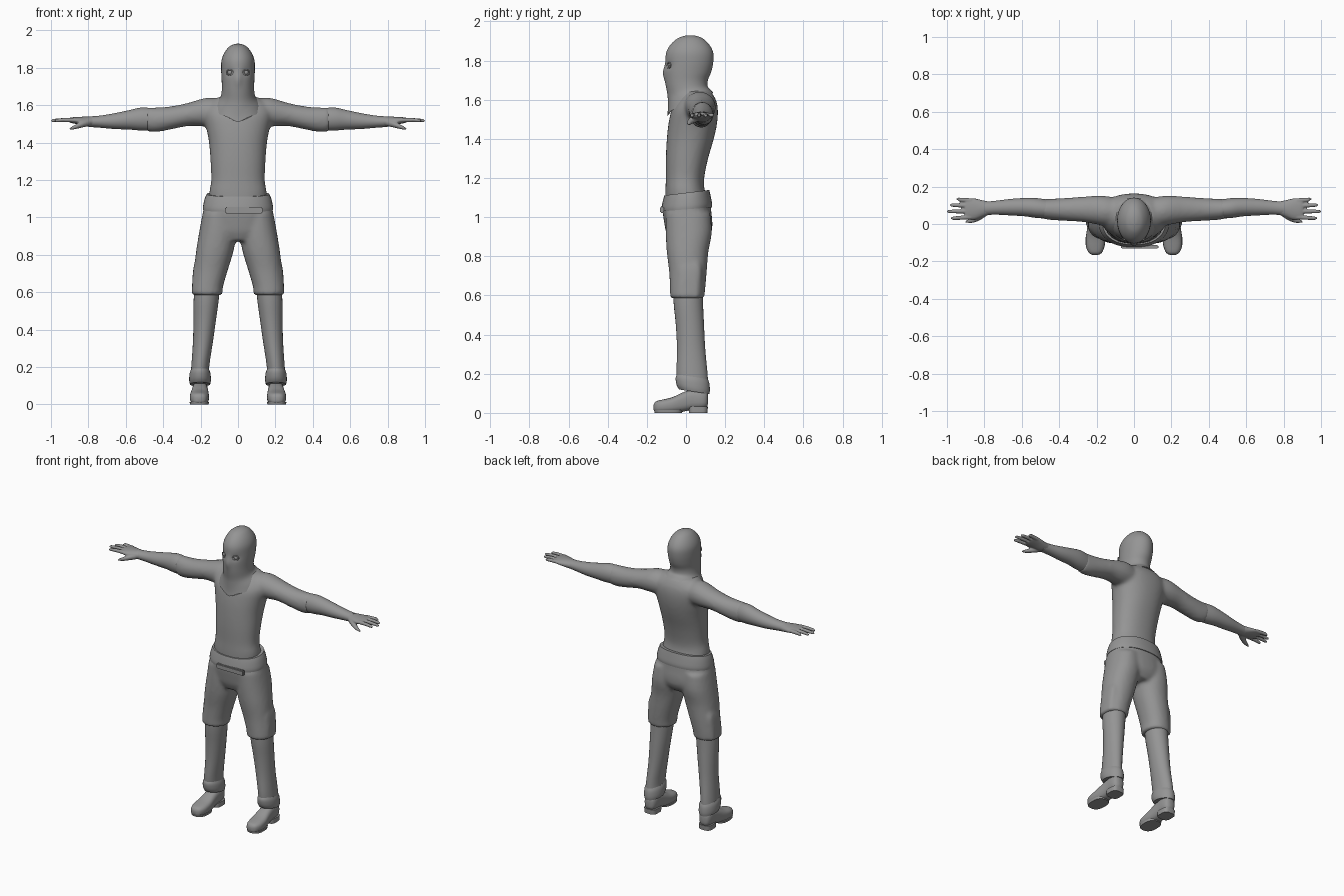
import bpy, bmesh, math
from mathutils import Vector

grey = bpy.data.materials.new("plain grey")
grey.diffuse_color = (0.3, 0.3, 0.3, 1)


def finish(name, bm, angle=50):
    bmesh.ops.recalc_face_normals(bm, faces=bm.faces)
    me = bpy.data.meshes.new(name)
    bm.to_mesh(me)
    bm.free()
    me.materials.append(grey)
    ob = bpy.data.objects.new(name, me)
    bpy.context.collection.objects.link(ob)
    bpy.ops.object.select_all(action='DESELECT')
    ob.select_set(True)
    bpy.context.view_layer.objects.active = ob
    bpy.ops.object.shade_smooth_by_angle(angle=math.radians(angle))
    return ob


def spline(rows, sub):
    """Smoothly add rows between the given cross-sections."""
    out = []
    for i in range(len(rows) - 1):
        p0, p1, p2, p3 = (rows[max(0, min(len(rows) - 1, i + k))] for k in (-1, 0, 1, 2))
        for j in range(sub):
            t = j / sub
            out.append([0.5 * (2 * b + (c - a) * t + (2 * a - 5 * b + 4 * c - d) * t * t
                               + (3 * b - a - 3 * c + d) * t ** 3)
                        for a, b, c, d in zip(p0, p1, p2, p3)])
    return out + [list(rows[-1])]


def loft(bm, axis, rows, side=1, n=28, sub=3, power=1.0, floor=None):
    """Rows: position along axis, two centre coordinates, two radii, optional tilt."""
    rows = spline([tuple(r) + (0,) * (6 - len(r)) for r in rows], sub)
    rings = []
    for t, a, b, ra, rb, tilt in rows:
        ring = []
        for i in range(n):
            q = 2 * math.pi * i / n
            c, s = math.cos(q), math.sin(q)
            u = a + ra * math.copysign(abs(c) ** power, c)
            v = b + rb * math.copysign(abs(s) ** power, s)
            w = t + tilt * (v - b)
            x, y, z = {'z': (u, v, w), 'x': (w, u, v), 'y': (u, w, v)}[axis]
            ring.append(bm.verts.new((side * x, y, z if floor is None else max(floor, z))))
        rings.append(ring)
    for r0, r1 in zip(rings, rings[1:]):
        for i in range(n):
            bm.faces.new((r0[i], r0[(i + 1) % n], r1[(i + 1) % n], r1[i]))
    bm.faces.new(rings[0])
    bm.faces.new(rings[-1])


def fuse(ob, voxel, repeat):
    """Blend overlapping shapes into one soft skin."""
    m = ob.modifiers.new("fuse", 'REMESH')
    m.mode, m.voxel_size, m.use_smooth_shade = 'VOXEL', voxel, True
    m = ob.modifiers.new("soften", 'SMOOTH')
    m.factor, m.iterations = 0.5, repeat


# Shirt: torso, shoulders and sleeves
bm = bmesh.new()
loft(bm, 'z', [(1.08, 0, .005, .155, .11), (1.14, 0, -.005, .153, .1), (1.2, 0, -.005, .143, .098),
               (1.3, 0, .005, .147, .108), (1.4, 0, .022, .155, .12), (1.48, 0, .035, .17, .124),
               (1.55, 0, .045, .185, .118), (1.6, 0, .055, .17, .098), (1.645, 0, .055, .1, .07)],
     n=40, power=.9)
for s in (1, -1):
    loft(bm, 'x', [(.06, .065, 1.555, .07, .075), (.15, .07, 1.563, .08, .078), (.2, .075, 1.56, .077, .073),
                   (.27, .078, 1.55, .068, .062), (.36, .078, 1.532, .062, .062),
                   (.44, .078, 1.522, .057, .066), (.49, .08, 1.525, .053, .064)], s)
fuse(finish("shirt", bm), .011, 8)

# Forearms
for s, label in ((1, "left"), (-1, "right")):
    bm = bmesh.new()
    loft(bm, 'x', [(.46, .08, 1.525, .05, .06), (.52, .085, 1.526, .053, .061), (.58, .09, 1.522, .049, .052),
                   (.66, .09, 1.515, .044, .042), (.74, .087, 1.512, .037, .032),
                   (.8, .083, 1.512, .036, .028)], s)
    finish(label + "_forearm", bm)

    # Hand with palm, four fingers and thumb
    bm = bmesh.new()
    loft(bm, 'x', [(.77, .085, 1.512, .034, .027), (.81, .082, 1.513, .045, .026),
                   (.85, .08, 1.517, .056, .021), (.89, .08, 1.52, .057, .015),
                   (.905, .08, 1.52, .05, .01)], s)
    for y, tip, drift in ((.125, .95, .008), (.097, .985, .004), (.068, 1.0, -.001), (.037, .98, -.006)):
        loft(bm, 'x', [(.87, y, 1.52, .013, .012), (.93, y + drift * .6, 1.521, .011, .011),
                       (tip - .012, y + drift, 1.518, .009, .009), (tip, y + drift, 1.516, .003, .003)], s, n=12)
    loft(bm, 'x', [(.79, .06, 1.508, .018, .018), (.83, .036, 1.498, .019, .017),
                   (.87, .019, 1.484, .014, .012), (.9, .013, 1.474, .005, .005)], s, n=12)
    fuse(finish(label + "_hand", bm), .0045, 2)

# Hood with a draped collar and a soft nose ridge
bm = bmesh.new()
loft(bm, 'z', [(1.585, 0, .022, .135, .118, .42), (1.612, 0, .015, .118, .108, .38),
               (1.645, 0, .008, .093, .102, .25), (1.69, 0, .004, .086, .108, .1),
               (1.74, 0, .01, .088, .118), (1.79, 0, .017, .09, .122), (1.84, 0, .019, .088, .12),
               (1.88, 0, .02, .073, .1), (1.912, 0, .021, .048, .066), (1.926, 0, .022, .022, .03),
               (1.929, 0, .022, .004, .005)], n=48, sub=4)
for v in bm.verts:
    if v.co.y < 0:
        ridge = math.exp(-(v.co.x / .016) ** 2) * math.exp(-((v.co.z - 1.735) / .035) ** 2)
        v.co.y -= .01 * ridge
        for ex in (.043, -.043):
            v.co.y += .009 * math.exp(-((v.co.x - ex) / .018) ** 2 - ((v.co.z - 1.775) / .016) ** 2)
        if v.co.z < 1.6:
            v.co.z -= .025 * math.exp(-(v.co.x / .04) ** 2)
finish("hood", bm, 70)

# Eyes with raised rims
for s, label in ((1, "left"), (-1, "right")):
    bm = bmesh.new()
    bmesh.ops.create_uvsphere(bm, u_segments=16, v_segments=10, radius=.014)
    bmesh.ops.translate(bm, verts=bm.verts, vec=(s * .042, -.079, 1.775))
    finish(label + "_eye", bm)
    bpy.ops.mesh.primitive_torus_add(major_radius=.019, minor_radius=.004, major_segments=24,
                                     minor_segments=8, location=(s * .043, -.087, 1.775),
                                     rotation=(math.pi / 2, 0, s * .42))
    rim = bpy.context.object
    rim.name = label + "_eye_rim"
    rim.scale.y = .75
    rim.data.materials.append(grey)
    bpy.ops.object.shade_smooth_by_angle(angle=math.radians(50))

# Trousers: hips and thighs
bm = bmesh.new()
loft(bm, 'z', [(1.085, 0, .005, .178, .12), (1.03, 0, .005, .187, .124), (.97, 0, .012, .19, .123),
               (.92, 0, .014, .18, .115), (.875, 0, .01, .12, .09)], n=40, power=.88)
for s in (1, -1):
    loft(bm, 'z', [(1.02, .1, .01, .09, .115), (.92, .108, .014, .1, .118), (.82, .124, .008, .1, .106),
                   (.72, .145, .01, .091, .096), (.63, .163, .008, .083, .09), (.585, .166, .006, .084, .087)], s,
         power=.92)
    # Cargo pocket on the outer thigh
    loft(bm, 'z', [(.79, .19, .02, .03, .045), (.74, .2, .02, .037, .06), (.65, .207, .015, .038, .062),
                   (.585, .212, .012, .035, .06)], s, power=.6)
fuse(finish("trousers", bm), .011, 5)

# Waistband, belt and buckle
bm = bmesh.new()
loft(bm, 'z', [(1.04, 0, .004, .187, .128, .08), (1.06, 0, .004, .187, .129, .08),
               (1.1, 0, .004, .178, .121, .1), (1.125, 0, .004, .168, .115, .12)], n=44, power=.9)
finish("waistband", bm)
bm = bmesh.new()
bmesh.ops.create_cube(bm, size=1)
for v in bm.verts:
    v.co = Vector((v.co.x * .2 + .03, v.co.y * .02 - .122, v.co.z * .035 + 1.038))
bmesh.ops.bevel(bm, geom=bm.edges[:], offset=.005, segments=2, affect='EDGES')
finish("buckle", bm)

for s, label in ((1, "left"), (-1, "right")):
    # Lower trouser leg
    bm = bmesh.new()
    loft(bm, 'z', [(.66, .162, .01, .068, .075), (.56, .17, .012, .067, .075), (.45, .178, .02, .06, .072),
                   (.33, .188, .026, .053, .072), (.2, .202, .031, .048, .079), (.13, .203, .038, .052, .077, -.12)], s)
    finish(label + "_lower_leg", bm)
    # Folded cuff
    bm = bmesh.new()
    loft(bm, 'z', [(.185, .203, .033, .049, .078, -.15), (.165, .203, .033, .056, .086, -.15),
                   (.13, .203, .037, .058, .085, -.15), (.108, .203, .042, .054, .077, -.15)], s)
    finish(label + "_cuff", bm)
    # Shoe with separate heel
    bm = bmesh.new()
    loft(bm, 'y', [(-.166, .207, .028, .012, .012), (-.155, .207, .031, .034, .027), (-.12, .207, .034, .049, .034),
                   (-.07, .206, .04, .051, .04), (-.02, .204, .054, .046, .049), (.03, .203, .068, .042, .052),
                   (.08, .203, .07, .041, .05), (.105, .203, .07, .03, .04), (.113, .203, .07, .01, .02)],
         s, power=.75, floor=.004)
    finish(label + "_shoe", bm)
    bm = bmesh.new()
    loft(bm, 'z', [(0, .203, .062, .043, .047), (.032, .203, .062, .044, .05)], s, sub=1, power=.6)
    loft(bm, 'z', [(0, .207, -.09, .05, .07), (.014, .207, -.09, .052, .073)], s, sub=1, power=.8)
    finish(label + "_sole", bm)
